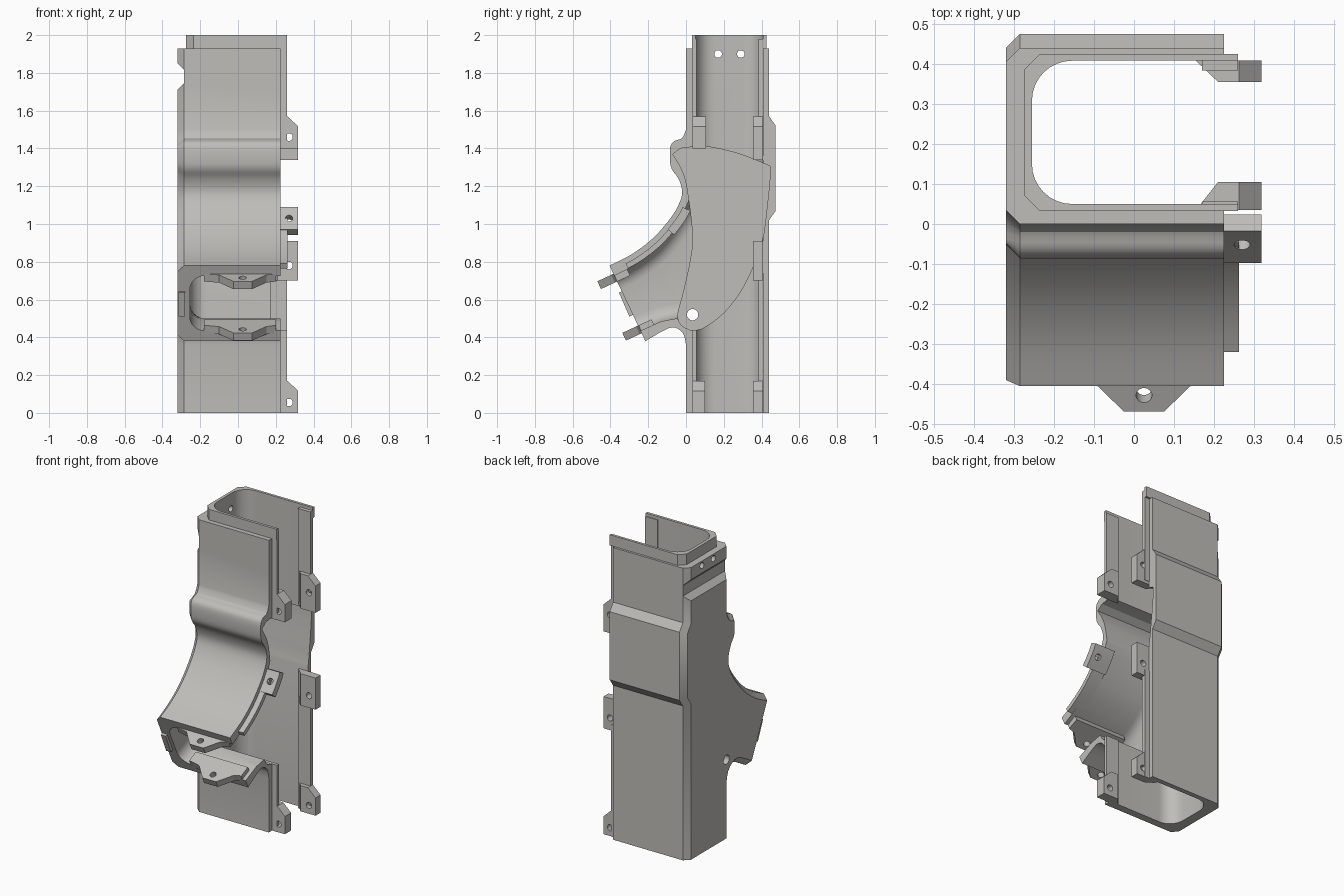
import bpy, bmesh, math
from mathutils import Vector

if "Cube" in bpy.data.objects:
    bpy.data.objects.remove(bpy.data.objects["Cube"])

gray = bpy.data.materials.new("warm_gray")
gray.diffuse_color = (0.52, 0.51, 0.485, 1)
gray.use_nodes = True
gray.node_tree.nodes["Principled BSDF"].inputs["Base Color"].default_value = gray.diffuse_color


def make(name, rings):
    """Skin a list of equal-length 3D rings and cap both ends."""
    bm = bmesh.new()
    vs = [[bm.verts.new(p) for p in ring] for ring in rings]
    n = len(vs[0])
    for a, b in zip(vs, vs[1:]):
        for i in range(n):
            bm.faces.new((a[i], a[(i + 1) % n], b[(i + 1) % n], b[i]))
    caps = [bm.faces.new(vs[0]), bm.faces.new(vs[-1])]
    bmesh.ops.recalc_face_normals(bm, faces=bm.faces)
    bmesh.ops.triangulate(bm, faces=caps)
    me = bpy.data.meshes.new(name)
    bm.to_mesh(me)
    bm.free()
    me.materials.append(gray)
    ob = bpy.data.objects.new(name, me)
    bpy.context.collection.objects.link(ob)
    return ob


def loft_x(name, rings):
    return make(name, [[(x, y, z) for y, z in pts] for x, pts in rings])


def prism(name, pts, origin, u, v, w):
    """Extrude a 2D polygon with axes u, v along the vector w."""
    o, u, v, w = map(Vector, (origin, u, v, w))
    ring = [o + u * a + v * b for a, b in pts]
    return make(name, [ring, [p + w for p in ring]])


def box(name, lo, hi):
    pts = [(lo[0], lo[1]), (hi[0], lo[1]), (hi[0], hi[1]), (lo[0], hi[1])]
    return prism(name, pts, (0, 0, lo[2]), (1, 0, 0), (0, 1, 0), (0, 0, hi[2] - lo[2]))


def hole(center, axis, r=0.02, half=0.1):
    w = Vector(axis).normalized()
    u = w.orthogonal().normalized()
    pts = [(r * math.cos(i * math.pi / 10), r * math.sin(i * math.pi / 10)) for i in range(20)]
    return prism("hole_cutter", pts, Vector(center) - w * half, u, w.cross(u), w * 2 * half)


def boolean(ob, cutter, op='DIFFERENCE'):
    m = ob.modifiers.new("cut", 'BOOLEAN')
    m.operation, m.object, m.solver = op, cutter, 'EXACT'
    dg = bpy.context.evaluated_depsgraph_get()
    me = bpy.data.meshes.new_from_object(ob.evaluated_get(dg))
    ob.modifiers.clear()
    ob.data = me
    bpy.data.objects.remove(cutter)


def smooth(p, n=4):
    """Catmull-Rom curve through an open chain."""
    q = [p[0]] + list(p) + [p[-1]]
    out = []
    for i in range(1, len(q) - 2):
        a, b, c, d = (Vector(v) for v in q[i - 1:i + 3])
        for k in range(n):
            t = k / n
            out.append(tuple(0.5 * (2 * b + (c - a) * t + (2 * a - 5 * b + 4 * c - d) * t * t
                                    + (3 * b - a - 3 * c + d) * t ** 3)))
    return out + [tuple(p[-1])]


def offset(pts, dist):
    """Move each edge of a clockwise polygon inward by its own distance."""
    n, lines, out = len(pts), [], []
    for i in range(n):
        a, b = Vector(pts[i]), Vector(pts[(i + 1) % n])
        d = (b - a).normalized()
        nrm = Vector((d.y, -d.x))
        lines.append((a + nrm * dist[i], d, nrm))
    for i in range(n):
        (p, d, m), (q, e, _) = lines[i - 1], lines[i]
        det = d.x * e.y - d.y * e.x
        if abs(det) < 0.01:
            out.append(tuple(q))
        else:
            r = q - p
            out.append(tuple(p + d * ((r.x * e.y - r.y * e.x) / det)))
    return out


# duct body: side outline with a sloping branch and a chamfered closed side
lower = [(0, 0)] + smooth([(0, .36), (-.015, .42), (-.06, .452), (-.11, .44), (-.215, .38)], 3)
curve = smooth([(-.405, .78), (-.29, .838), (-.18, .92), (-.09, 1.02), (-.04, 1.10), (-.02, 1.17),
                (-.04, 1.24), (-.075, 1.29), (-.085, 1.34), (-.083, 1.41), (-.06, 1.44),
                (-.02, 1.455), (0, 1.50)], 3)
upper = curve + [(0, 1.93)]
back = [(.44, 1.93), (.44, 1.57), (.475, 1.52), (.475, 1.07), (.44, 1.02), (.44, 0)]
outline = lower + upper + back
ends = {len(lower) - 1, len(lower) + len(upper) - 1, len(outline) - 1}


def inset(d):
    return offset(outline, [0 if i in ends else d for i in range(len(outline))])


body = loft_x("duct_body", [(-.32, inset(.035)), (-.285, outline), (.225, outline)])

# stepped lip around the top end
lip = [(-.235, .032), (.26, .032), (.26, .425), (-.235, .425), (-.275, .385), (-.275, .072)]
boolean(body, prism("top_lip", lip, (0, 0, 1.85), (1, 0, 0), (0, 1, 0), (0, 0, .15)), 'UNION')
boolean(body, box("trim_cutter", (.225, -.1, 1.7), (.4, .6, 1.93)))

# straight rounded channel
r = .1
ring = [(.6, .05)]
for cy, a0 in ((.05 + r, 1.5), (.408 - r, 1.0)):
    ring += [(-.255 + r + r * math.cos((a0 - k / 16) * math.pi),
              cy + r * math.sin((a0 - k / 16) * math.pi)) for k in range(9)]
ring.append((.6, .408))
boolean(body, prism("channel_cutter", ring, (0, 0, -.1), (1, 0, 0), (0, 1, 0), (0, 0, 2.2)))

# branch channel, rounded toward the closed side
low = [(.15, .43), (.04, .46), (-.05, .50), (-.13, .485), (-.33, .395)]
up = [(-.46, .69), (-.37, .73), (-.26, .79), (-.15, .875), (-.065, .98), (0, 1.09), (.03, 1.17)]
up = up[:1] + smooth(up[1:], 3) + [(.15, 1.17)]
poly = low + up
skip = {len(low) - 1, len(poly) - 2, len(poly) - 1}
rings = []
for k in range(7):
    a, r = k * math.pi / 12, .08
    d = r * (1 - math.sin(a))
    rings.append((-.255 + r * (1 - math.cos(a)),
                  offset(poly, [0 if i in skip else d for i in range(len(poly))])))
rings.append((.6, poly))
boolean(body, loft_x("branch_cutter", rings))

# leaf-shaped chamber swept by the flap
leaf = smooth([(.02, .44), (-.025, .465), (-.043, .52), (-.015, .63), (.02, .785), (.037, .92),
               (.02, 1.10), (-.01, 1.26), (-.07, 1.37)])
leaf += smooth([(-.03, 1.40), (.105, 1.41), (.285, 1.37), (.447, 1.305)])
leaf += smooth([(.445, 1.25), (.43, 1.10), (.40, .90), (.31, .68), (.205, .535), (.1, .455), (.05, .438)])
boolean(body, loft_x("chamber_cutter", [(-.285, leaf), (.6, leaf)]))

# groove across the closed side, pivot hole and top holes
groove = [(-.34, 1.69), (-.285, 1.745), (-.285, 1.815), (-.34, 1.87)]
boolean(body, prism("groove_cutter", groove, (0, -.2, 0), (1, 0, 0), (0, 0, 1), (0, .9, 0)))
for y, z, rad in ((.035, .52, .03), (.17, 1.9, .02), (.29, 1.9, .02)):
    boolean(body, hole((-.3, y, z), (1, 0, 0), rad))

# tongues along the open rim
for nm, y0, y1, z0, z1 in (("front_tongue_low", .034, .056, 0, .44), ("front_tongue_top", .034, .056, 1.4, 1.98),
                           ("back_tongue_low", .383, .411, 0, .74), ("back_tongue_top", .383, .411, 1.36, 1.98)):
    box(nm, (.17, y0, z0), (.26, y1, z1))


def ribbon(name, d0, d1, y0, y1, x0, x1):
    """Strip following the upper branch wall."""
    a, b, s = inset(d0), inset(d1), len(lower)
    ids = [i for i in range(s, s + 19) if y0 <= outline[i][0] <= y1 and outline[i][1] < 1.15]
    pts = [a[i] for i in ids] + [b[i] for i in reversed(ids)]
    return loft_x(name, [(x0, pts), (x1, pts)])


ribbon("branch_tongue", .028, .056, -.36, -.06, .17, .262)
tab = ribbon("branch_tab", .025, .07, -.12, -.03, .17, .318)
boolean(tab, hole((.27, -.035, 1.02), (0, -.85, .5)))

# screw tabs on the open rim, tapered toward the inside of the wall
for nm, ya, yb, z0, z1, c, hz in (
        ("front_tab_low", .035, .1, 0, .17, .053, .055), ("front_tab_top", .035, .105, 1.40, 1.57, .053, 1.46),
        ("back_tab_low", .408, .355, 0, .17, .053, .055), ("back_tab_mid", .408, .355, .70, .91, .001, .78),
        ("back_tab_top", .408, .355, 1.34, 1.57, .053, 1.46)):
    pts = [(.155, z0), (.318, z0), (.318, z1 - c), (.262, z1), (.155, z1)]
    tab = prism(nm, pts, (0, ya, 0), (1, 0, 0), (0, 0, 1), (0, yb - ya, 0))
    for v in tab.data.vertices:
        if v.co.x < .16 and abs(v.co.y - yb) < .001:
            v.co.x = .21
    boolean(tab, hole((.27, (ya + yb) / 2, hz), (0, 1, 0)))

# flange tabs at the branch mouth
out, across = Vector((0, -.908, -.419)), Vector((0, .419, -.908))
shape = [(-.18, -.05), (-.18, .025), (-.1, .04), (-.025, .12), (.075, .12), (.15, .04), (.2, .025), (.2, -.05)]
for nm, o in (("mouth_tab_top", (0, -.36, .747)), ("mouth_tab_bottom", (0, -.228, .474))):
    tab = prism(nm, shape, o, (1, 0, 0), out, across * .045)
    boolean(tab, hole(Vector(o) + out * .075 + Vector((.025, 0, 0)), across))
side = [(-.355, .637), (-.30, .66), (-.245, .535), (-.30, .51)]
loft_x("mouth_tab_side", [(-.315, side), (-.28, side)])

# smooth shading with sharp edges
for ob in bpy.context.collection.objects:
    ob.data.shade_smooth()
    ob.data.set_sharp_from_angle(angle=math.radians(28))
